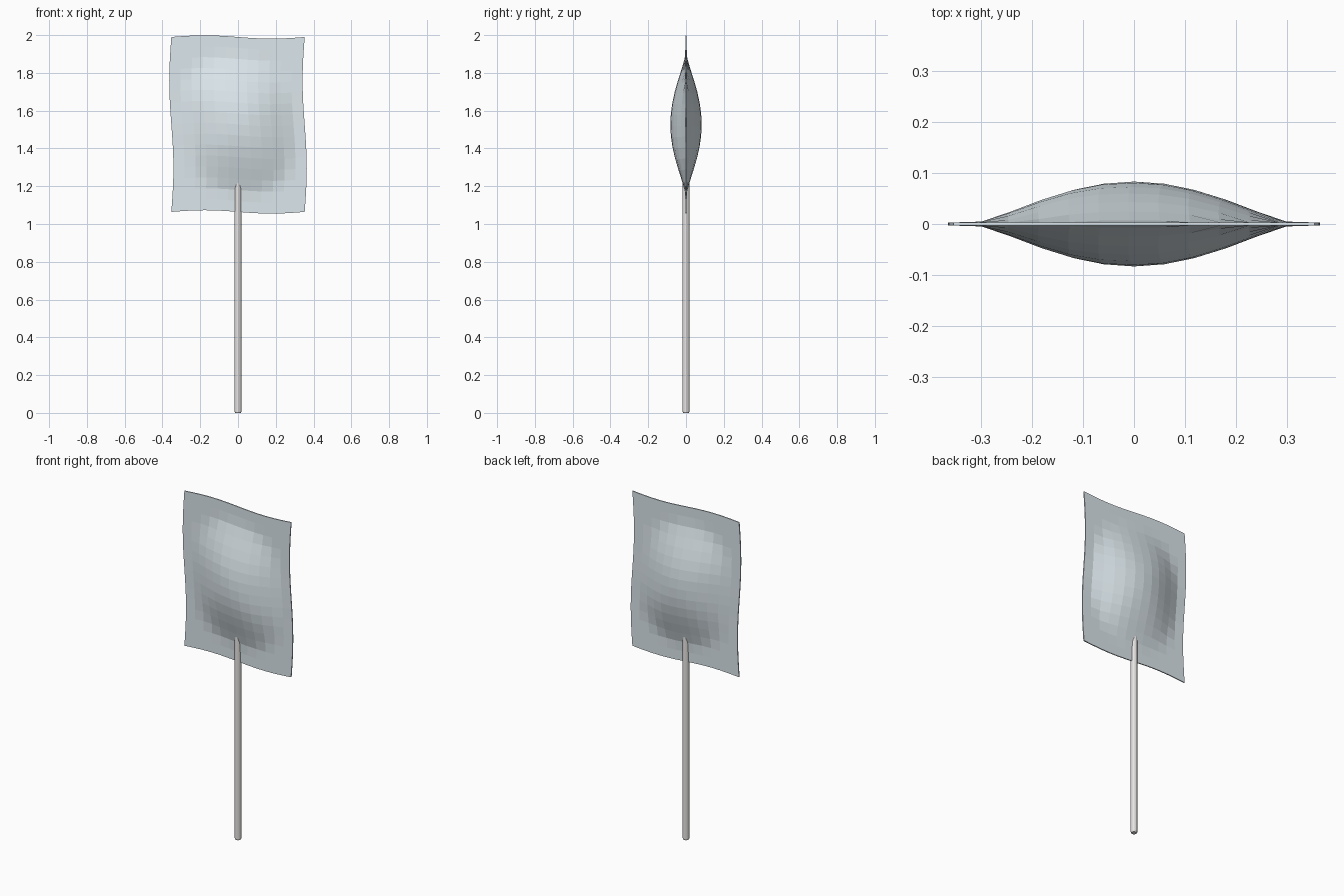
import bpy, bmesh
from math import sin, pi

if "Cube" in bpy.data.objects:
    bpy.data.objects.remove(bpy.data.objects["Cube"])

NX, NZ = 12, 16            # facets across and up
HW, HH, ZC = 0.353, 0.463, 1.527


def material(name, rgb):
    m = bpy.data.materials.new(name)
    m.diffuse_color = (*rgb, 1)
    m.use_nodes = True
    m.node_tree.nodes["Principled BSDF"].inputs["Base Color"].default_value = m.diffuse_color
    return m


def add_object(name, bm, mat=None):
    bmesh.ops.recalc_face_normals(bm, faces=bm.faces)
    me = bpy.data.meshes.new(name)
    bm.to_mesh(me)
    bm.free()
    ob = bpy.data.objects.new(name, me)
    bpy.context.collection.objects.link(ob)
    if mat:
        me.materials.append(mat)
    return ob


def puff(x, z):
    # half thickness: flat seam around a rounded-square pillow
    r = (abs(x / 0.305) ** 2.5 + abs(z / 0.37) ** 2.5) ** 0.4
    return 0.003 + 0.08 * max(0, 1 - r * r) ** 1.4


# Wrapper: two puffed sheets with wavy edges, joined along the rim
bm = bmesh.new()
sheets = []
for side in (-1, 1):
    rows = []
    for j in range(NZ + 1):
        v = 2 * j / NZ - 1
        row = []
        for i in range(NX + 1):
            u = 2 * i / NX - 1
            x, z = u * HW, v * HH
            row.append(bm.verts.new((x - 0.011 * sin(pi * v),
                                     side * puff(x, z),
                                     ZC + z - 0.009 * sin(pi * u))))
        rows.append(row)
    for j in range(NZ):
        for i in range(NX):
            bm.faces.new((rows[j][i], rows[j][i + 1],
                          rows[j + 1][i + 1], rows[j + 1][i]))
    sheets.append(rows)


def rim(rows):
    return (rows[0][:-1] + [r[-1] for r in rows[:-1]]
            + rows[-1][:0:-1] + [r[0] for r in rows[:0:-1]])


a, b = rim(sheets[0]), rim(sheets[1])
for k in range(len(a)):
    n = (k + 1) % len(a)
    bm.faces.new((a[k], a[n], b[n], b[k]))
add_object("wrapper", bm, material("wrapper_film", (0.72, 0.80, 0.84)))

# Stick: slim rod with a slightly chamfered foot, running up into the wrapper
bm = bmesh.new()
rings = []
for r, z in ((0.015, 0), (0.018, 0.006), (0.018, 1.35)):
    ring = bmesh.ops.create_circle(bm, segments=12, radius=r)["verts"]
    for vert in ring:
        vert.co.z = z
    rings.append(ring)
for lo, hi in zip(rings, rings[1:]):
    for k in range(12):
        n = (k + 1) % 12
        bm.faces.new((lo[k], lo[n], hi[n], hi[k]))
bm.faces.new(rings[0])
bm.faces.new(rings[-1])
add_object("stick", bm, material("stick_paper", (0.80, 0.79, 0.77)))
